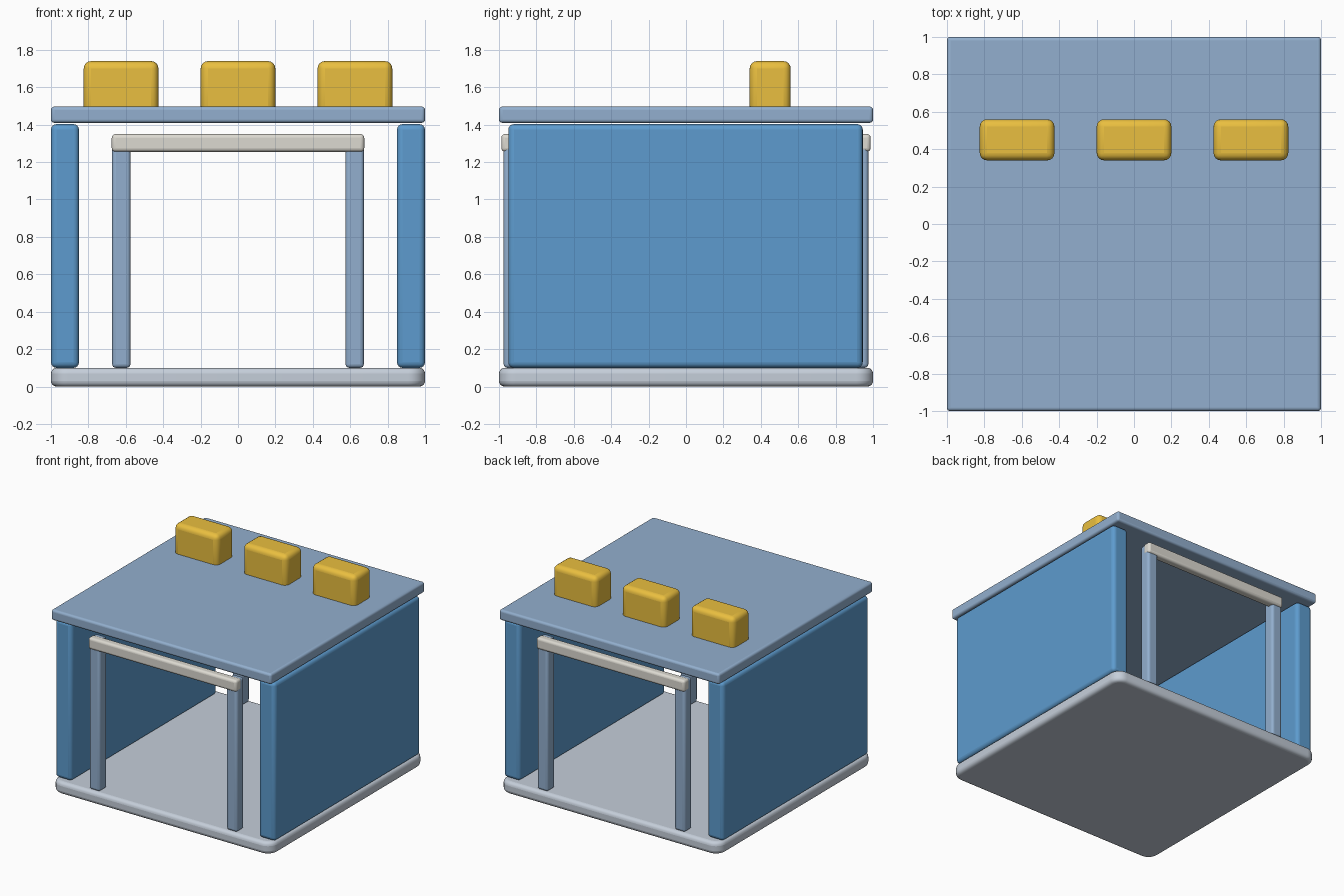
import bpy, bmesh

if "Cube" in bpy.data.objects:
    bpy.data.objects.remove(bpy.data.objects["Cube"])


def material(name, rgb):
    m = bpy.data.materials.new(name)
    m.diffuse_color = (*rgb, 1)
    m.use_nodes = True
    m.node_tree.nodes["Principled BSDF"].inputs["Base Color"].default_value = m.diffuse_color
    return m


WALL = material("wall_blue", (0.11, 0.33, 0.62))
PALE = material("pale_blue", (0.29, 0.43, 0.62))
FLOOR = material("floor_grey", (0.56, 0.62, 0.70))
CREAM = material("cream", (0.72, 0.70, 0.64))
GOLD = material("gold", (0.82, 0.52, 0.05))


def box(name, x, y, z, bevel, mat, corner=0):
    """Rounded box from (min, max) ranges; corner rounds the plan outline."""
    bm = bmesh.new()
    bmesh.ops.create_cube(bm, size=1)
    for v in bm.verts:
        v.co = [r[0] + (c + 0.5) * (r[1] - r[0]) for c, r in zip(v.co, (x, y, z))]
    if corner:
        upright = [e for e in bm.edges
                   if abs(e.verts[0].co.z - e.verts[1].co.z) > 1e-4]
        bmesh.ops.bevel(bm, geom=upright, offset=corner, segments=8,
                        profile=0.5, affect='EDGES')
    mesh = bpy.data.meshes.new(name)
    bm.to_mesh(mesh)
    bm.free()
    obj = bpy.data.objects.new(name, mesh)
    bpy.context.collection.objects.link(obj)
    mesh.materials.append(mat)
    mod = obj.modifiers.new("rounding", 'BEVEL')
    mod.width = bevel
    mod.segments = 4
    mod.limit_method = 'ANGLE'
    bpy.ops.object.select_all(action='DESELECT')
    obj.select_set(True)
    bpy.context.view_layer.objects.active = obj
    bpy.ops.object.shade_smooth_by_angle()
    return obj


def span(a, b, side):
    return tuple(sorted((a * side, b * side)))


# Floor and roof slabs
box("floor", (-1, 1), (-1, 1), (0, 0.1), 0.03, FLOOR, corner=0.09)
box("roof", (-1, 1), (-1, 1), (1.41, 1.497), 0.018, PALE)

# Side walls
for side, label in ((-1, "left"), (1, "right")):
    box(label + "_wall", span(0.85, 1.0, side), (-0.95, 0.945), (0.1, 1.403), 0.03, WALL)

# Door frames at both open ends: two posts and a lintel
for end, elabel in ((-1, "front"), (1, "back")):
    for side, label in ((-1, "left"), (1, "right")):
        box(f"{elabel}_{label}_post", span(0.575, 0.673, side),
            span(0.88, 0.975, end), (0.1, 1.345), 0.02, PALE)
    box(elabel + "_lintel", (-0.675, 0.675), span(0.915, 0.987, end),
        (1.255, 1.35), 0.02, CREAM)

# Row of blocks on the roof
for i, cx in enumerate((-0.625, 0, 0.625)):
    box(f"roof_block_{i + 1}", (cx - 0.2, cx + 0.2), (0.34, 0.56),
        (1.46, 1.74), 0.04, GOLD)
